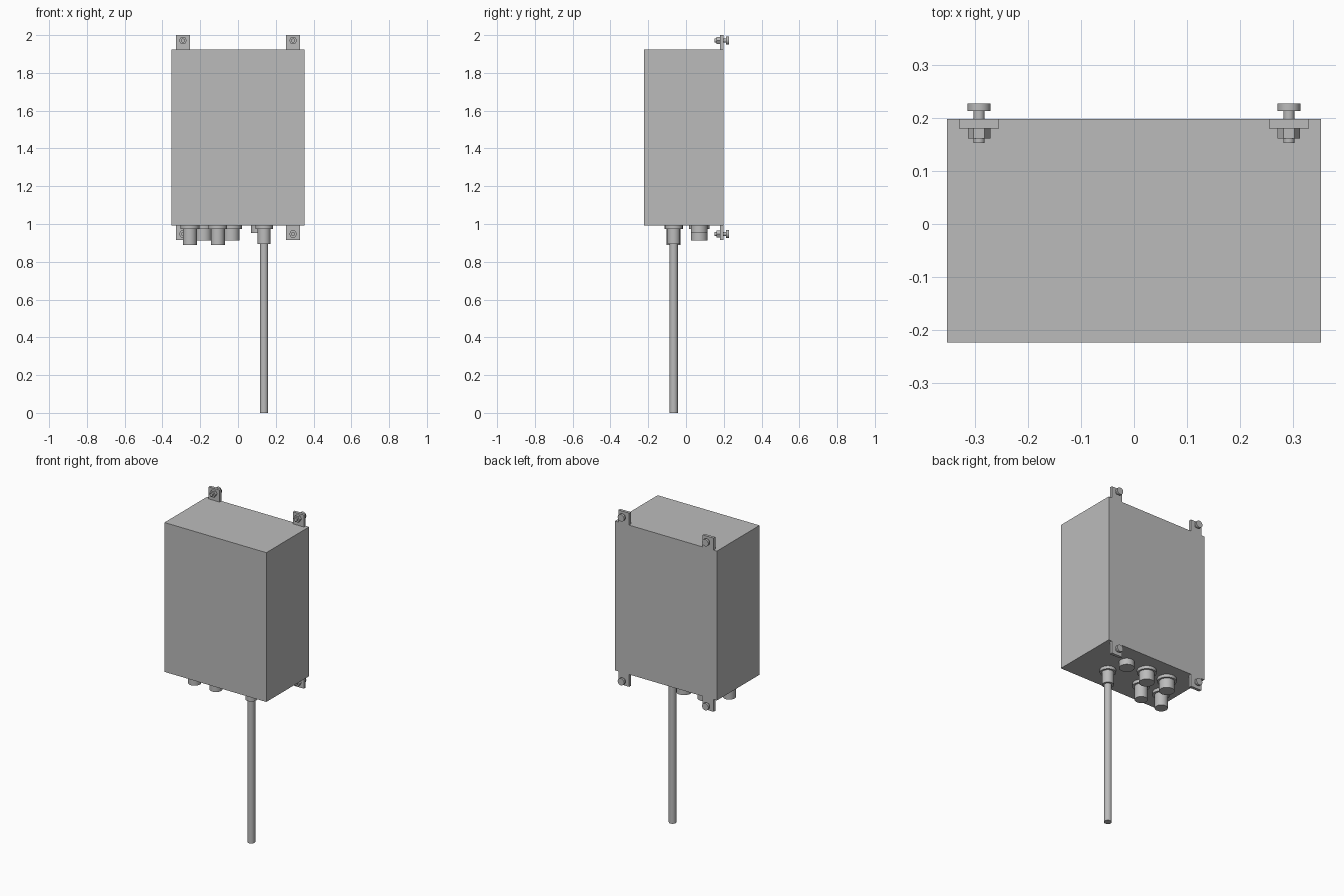
import bpy, math
from mathutils import Matrix

cube = bpy.data.objects.get("Cube")
if cube:
    bpy.data.objects.remove(cube, do_unlink=True)

grey = bpy.data.materials.new("plain_grey")
grey.use_nodes = True
COLOUR = (0.5, 0.5, 0.5, 1)
grey.diffuse_color = COLOUR
grey.node_tree.nodes["Principled BSDF"].inputs["Base Color"].default_value = COLOUR


def box(name, low, high):
    centre = [(a + b) / 2 for a, b in zip(low, high)]
    bpy.ops.mesh.primitive_cube_add(size=1, location=centre)
    ob = bpy.context.object
    ob.name = name
    ob.data.transform(Matrix.Diagonal([b - a for a, b in zip(low, high)] + [1]))
    ob.data.materials.append(grey)
    return ob


def rod(name, radius, start, end, x, other, axis="z", sides=32):
    """Cylinder from start to end along z (other = y) or along y (other = z)."""
    mid = (start + end) / 2
    spot = (x, other, mid) if axis == "z" else (x, mid, other)
    bpy.ops.mesh.primitive_cylinder_add(vertices=sides, radius=radius,
                                        depth=abs(end - start), location=spot)
    ob = bpy.context.object
    ob.name = name
    # Turn so that one corner points along x
    ob.data.transform(Matrix.Rotation(math.pi / 2, 4, "Z"))
    if axis == "y":
        ob.data.transform(Matrix.Rotation(math.pi / 2, 4, "X"))
    ob.data.materials.append(grey)
    if sides > 6:
        bpy.ops.object.shade_smooth_by_angle(angle=math.radians(35))
    return ob


BOTTOM, TOP = 0.992, 1.925
BACK = 0.198

# Enclosure
box("enclosure", (-0.352, -0.223, BOTTOM), (0.352, BACK, TOP))

# Mounting tabs with bolts and nuts at the four back corners
for side, sign in (("right", -1), ("left", 1)):
    for level, low, high, hole in (("upper", TOP, 2.0, 1.971),
                                   ("lower", 0.915, BOTTOM, 0.947)):
        label = f"{level}_{side}"
        x = sign * 0.2915
        box(f"{label}_tab", (x - 0.0375, 0.18, low), (x + 0.0375, BACK, high))
        rod(f"{label}_bolt_shank", 0.0105, 0.152, 0.22, x, hole, "y", 24)
        rod(f"{label}_bolt_head", 0.0217, 0.213, 0.227, x, hole, "y")
        rod(f"{label}_nut", 0.021, 0.161, 0.18, x, hole, "y", 6)

# Connectors under the enclosure: front row, back row
FRONT_Y, REAR_Y = -0.065, 0.07
for i, x in enumerate((-0.255, -0.107)):
    rod(f"front_connector_{i}", 0.037, 0.888, BOTTOM, x, FRONT_Y)
    rod(f"front_connector_flange_{i}", 0.05, 0.973, BOTTOM, x, FRONT_Y)
for i, x in enumerate((-0.183, -0.035)):
    rod(f"rear_connector_{i}", 0.044, 0.912, BOTTOM, x, REAR_Y)
    rod(f"rear_connector_flange_{i}", 0.055, 0.973, BOTTOM, x, REAR_Y)

# Short vent plug
rod("vent_plug", 0.044, 0.953, BOTTOM, 0.112, REAR_Y)

# Cable gland and hanging cable
CABLE_X = 0.138
rod("cable_gland_flange", 0.046, 0.973, BOTTOM, CABLE_X, FRONT_Y)
rod("cable_gland", 0.034, 0.893, BOTTOM, CABLE_X, FRONT_Y)
rod("cable", 0.022, 0.0, 0.9, CABLE_X, FRONT_Y)
